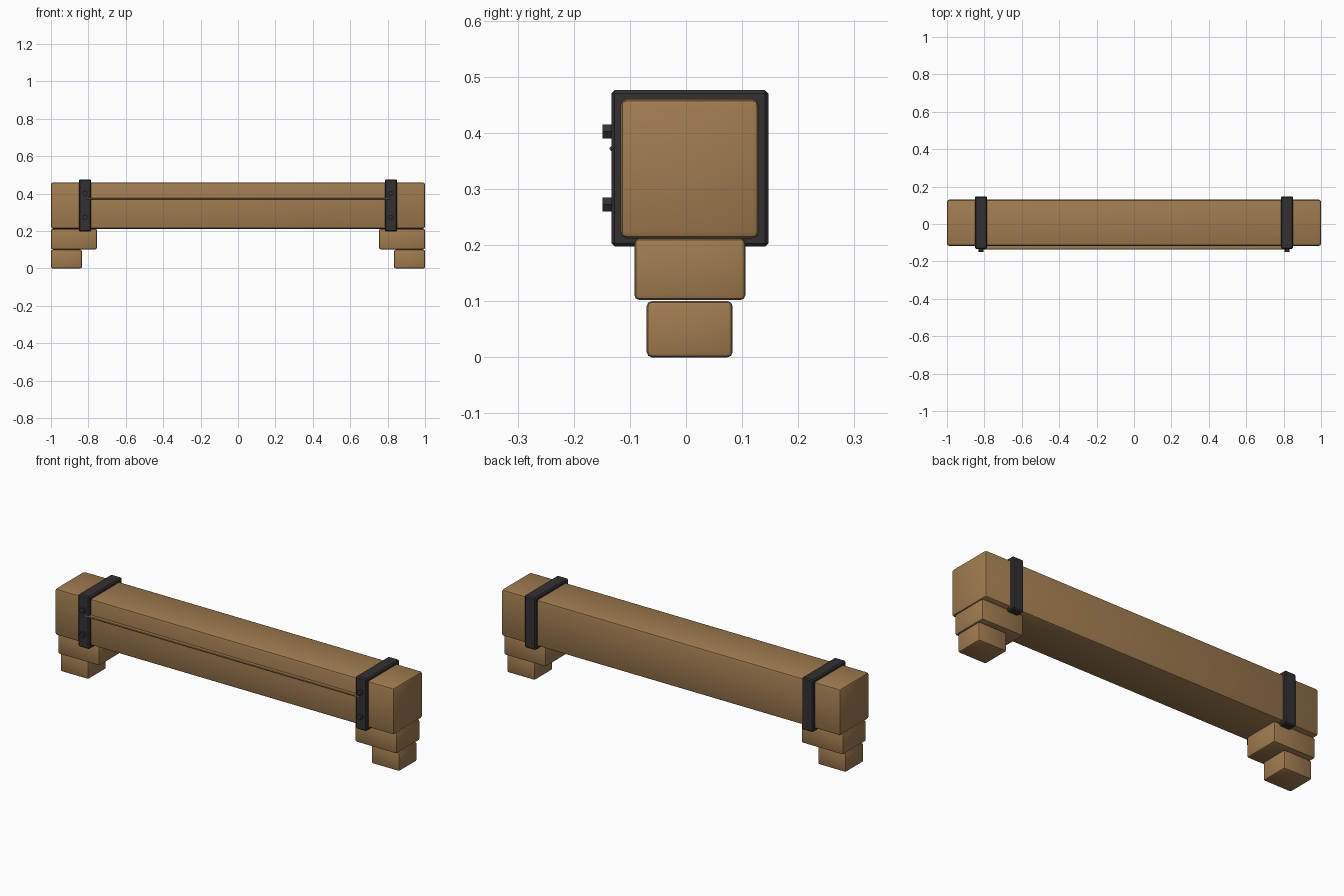
import bpy
import math

cube = bpy.data.objects.get("Cube")
if cube:
    bpy.data.objects.remove(cube, do_unlink=True)


def material(name, rgb):
    mat = bpy.data.materials.new(name)
    mat.use_nodes = True
    mat.diffuse_color = (*rgb, 1)
    bsdf = mat.node_tree.nodes["Principled BSDF"]
    bsdf.inputs["Base Color"].default_value = (*rgb, 1)
    bsdf.inputs["Roughness"].default_value = 0.8
    return mat


wood = material("brown wood", (0.35, 0.20, 0.08))
iron = material("dark iron", (0.036, 0.030, 0.032))


def finish(obj, name, mat, bevel, segments):
    obj.name = name
    obj.data.materials.append(mat)
    if bevel:
        mod = obj.modifiers.new("soft edges", "BEVEL")
        mod.width = bevel
        mod.segments = segments
        bpy.ops.object.modifier_apply(modifier=mod.name)
    bpy.ops.object.shade_smooth_by_angle(angle=math.radians(25))
    return obj


def block(name, xs, ys, zs, mat, bevel, segments=2):
    """Bevelled box spanning the given ranges."""
    spans = (xs, ys, zs)
    bpy.ops.mesh.primitive_cube_add(size=1, location=[sum(s) / 2 for s in spans])
    obj = bpy.context.object
    obj.scale = [abs(s[1] - s[0]) for s in spans]
    bpy.ops.object.transform_apply(location=False, rotation=False, scale=True)
    return finish(obj, name, mat, bevel, segments)


def bolt(name, x, z):
    """Six-sided bolt head on the front of a band."""
    bpy.ops.mesh.primitive_cylinder_add(
        vertices=6, radius=0.0145, depth=0.03,
        location=(x, -0.134, z), rotation=(math.pi / 2, math.radians(30), 0))
    return finish(bpy.context.object, name, iron, 0, 1)


# Main timber and the thin ledge along its front
block("beam", (-1, 1), (-0.117, 0.13), (0.212, 0.46), wood, 0.012)
block("front_ledge", (-0.81, 0.81), (-0.105, -0.136), (0.368, 0.376), wood, 0.002, 1)

# Stepped supports, iron bands and bolts at both ends
for side, s in (("left", 1), ("right", -1)):
    block(side + "_upper_corbel", (s * 0.754, s), (-0.092, 0.106), (0.102, 0.212), wood, 0.009)
    block(side + "_lower_corbel", (s * 0.834, s), (-0.07, 0.083), (0, 0.1), wood, 0.009)
    block(side + "_band", (s * 0.785, s * 0.851), (-0.133, 0.147), (0.197, 0.476), iron, 0.006, 1)
    for level, z in (("upper", 0.402), ("lower", 0.272)):
        bolt(side + "_" + level + "_bolt", s * 0.818, z)
